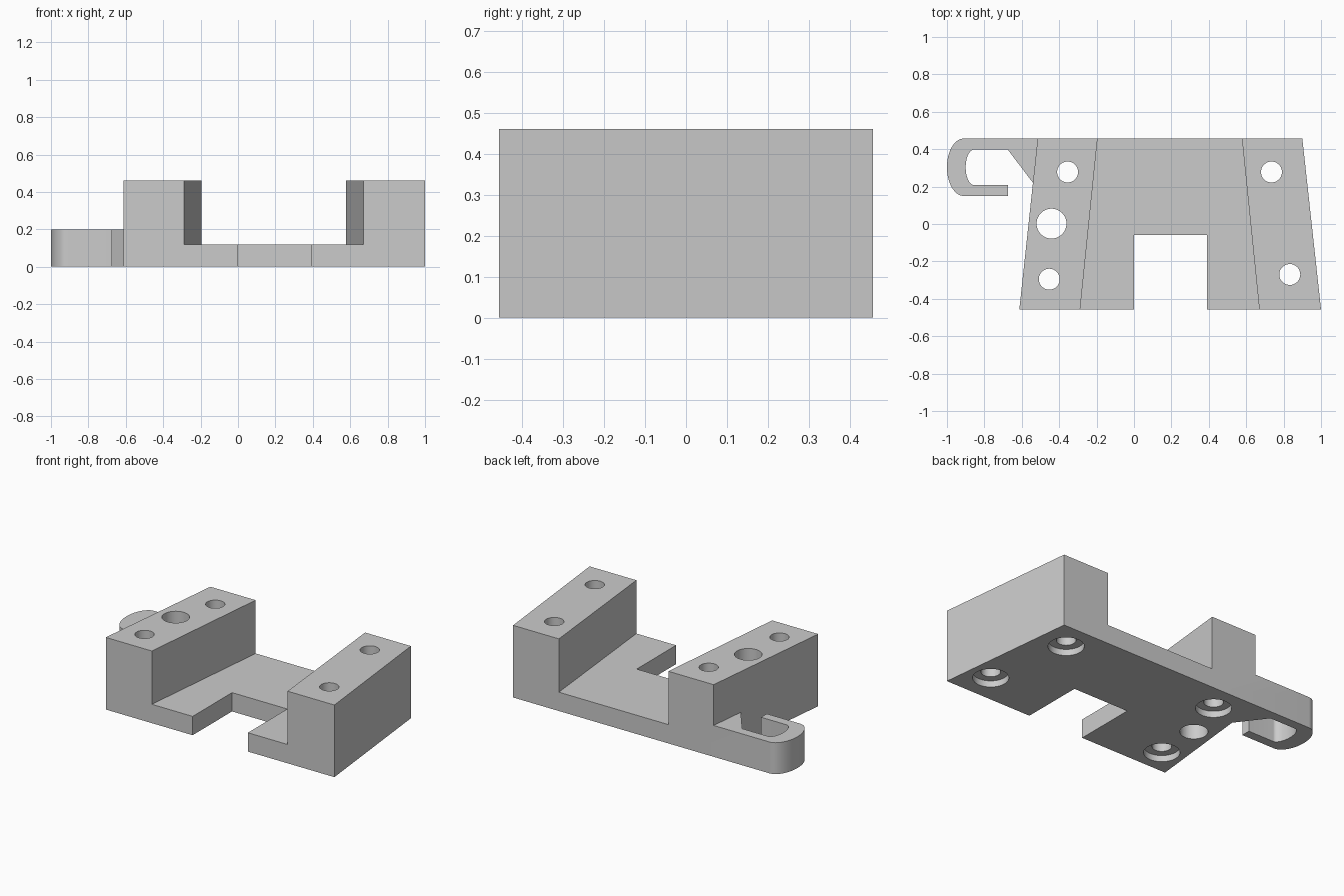
import bpy, bmesh, math

cube = bpy.data.objects.get("Cube")
if cube:
    bpy.data.objects.remove(cube, do_unlink=True)

grey = bpy.data.materials.new("light_grey")
grey.use_nodes = True
colour = (0.6, 0.6, 0.6, 1)
grey.diffuse_color = colour
grey.node_tree.nodes["Principled BSDF"].inputs["Base Color"].default_value = colour

BACK, FRONT = 0.457, -0.457
HEIGHT, FLOOR, HOOK = 0.46, 0.12, 0.2


def prism(name, outline, z0, z1):
    """Extrude a plan outline from z0 to z1."""
    bm = bmesh.new()
    face = bm.faces.new([bm.verts.new((x, y, z0)) for x, y in outline])
    top = bmesh.ops.extrude_face_region(bm, geom=[face])["geom"]
    bmesh.ops.translate(bm, vec=(0, 0, z1 - z0),
                        verts=[v for v in top if isinstance(v, bmesh.types.BMVert)])
    bmesh.ops.recalc_face_normals(bm, faces=bm.faces)
    mesh = bpy.data.meshes.new(name)
    bm.to_mesh(mesh)
    bm.free()
    mesh.materials.append(grey)
    obj = bpy.data.objects.new(name, mesh)
    bpy.context.collection.objects.link(obj)
    return obj


def arc(cx, cy, rx, ry, start, end, steps):
    angles = [math.radians(start + (end - start) * i / steps) for i in range(steps + 1)]
    return [(cx + rx * math.cos(a), cy + ry * math.sin(a)) for a in angles]


def combine(target, other, operation):
    """Apply a boolean and drop the helper."""
    other.hide_render = True
    mod = target.modifiers.new(operation, "BOOLEAN")
    mod.operation, mod.solver, mod.object = operation, "EXACT", other
    bpy.context.view_layer.objects.active = target
    bpy.ops.object.modifier_apply(modifier=mod.name)
    bpy.data.objects.remove(other, do_unlink=True)


def drill(target, x, y, radius, z0, z1):
    ring = arc(x, y, radius, radius, 0, 360, 48)[:-1]
    combine(target, prism("drill_cutter", ring, z0, z1), "DIFFERENCE")


# Floor plate with the front notch
bracket = prism("bracket", [
    (-0.45, BACK), (0.8, BACK), (0.8, FRONT), (0.39, FRONT),
    (0.39, -0.06), (0, -0.06), (0, FRONT), (-0.45, FRONT)], 0, FLOOR)

# Two slanted mounting blocks
right_block = prism("right_block", [
    (-0.515, BACK), (-0.195, BACK), (-0.288, FRONT), (-0.613, FRONT)], 0, HEIGHT)
left_block = prism("left_block", [
    (0.577, BACK), (0.9, BACK), (1, FRONT), (0.67, FRONT)], 0, HEIGHT)

# Side hook with rounded end and gusset
outer = arc(-0.91, (BACK + 0.15) / 2, 0.09, (BACK - 0.15) / 2, 90, 270, 32)
inner = arc(-0.855, 0.303, 0.045, 0.095, 270, 90, 32)
hook = prism("hook", [(-0.45, BACK)] + outer + [(-0.675, 0.15), (-0.675, 0.208)]
             + inner + [(-0.675, 0.398), (-0.5, 0.167)], 0, HOOK)

for part in (right_block, left_block, hook):
    combine(bracket, part, "UNION")

# Screw holes with shallow counterbores underneath
for x, y in [(-0.355, 0.278), (-0.453, -0.295), (0.735, 0.278), (0.833, -0.27)]:
    drill(bracket, x, y, 0.056, -0.1, 0.6)
    drill(bracket, x, y, 0.103, -0.1, 0.04)

# Plain through hole
drill(bracket, -0.441, 0.002, 0.08, -0.1, 0.6)

# Merge flush faces and smooth only the curved walls
bm = bmesh.new()
bm.from_mesh(bracket.data)
bmesh.ops.remove_doubles(bm, verts=bm.verts, dist=0.0001)
bmesh.ops.dissolve_limit(bm, angle_limit=math.radians(0.5), verts=bm.verts, edges=bm.edges)
bm.to_mesh(bracket.data)
bm.free()
bpy.ops.object.select_all(action="DESELECT")
bracket.select_set(True)
bpy.context.view_layer.objects.active = bracket
bpy.ops.object.shade_smooth_by_angle(angle=math.radians(30))
